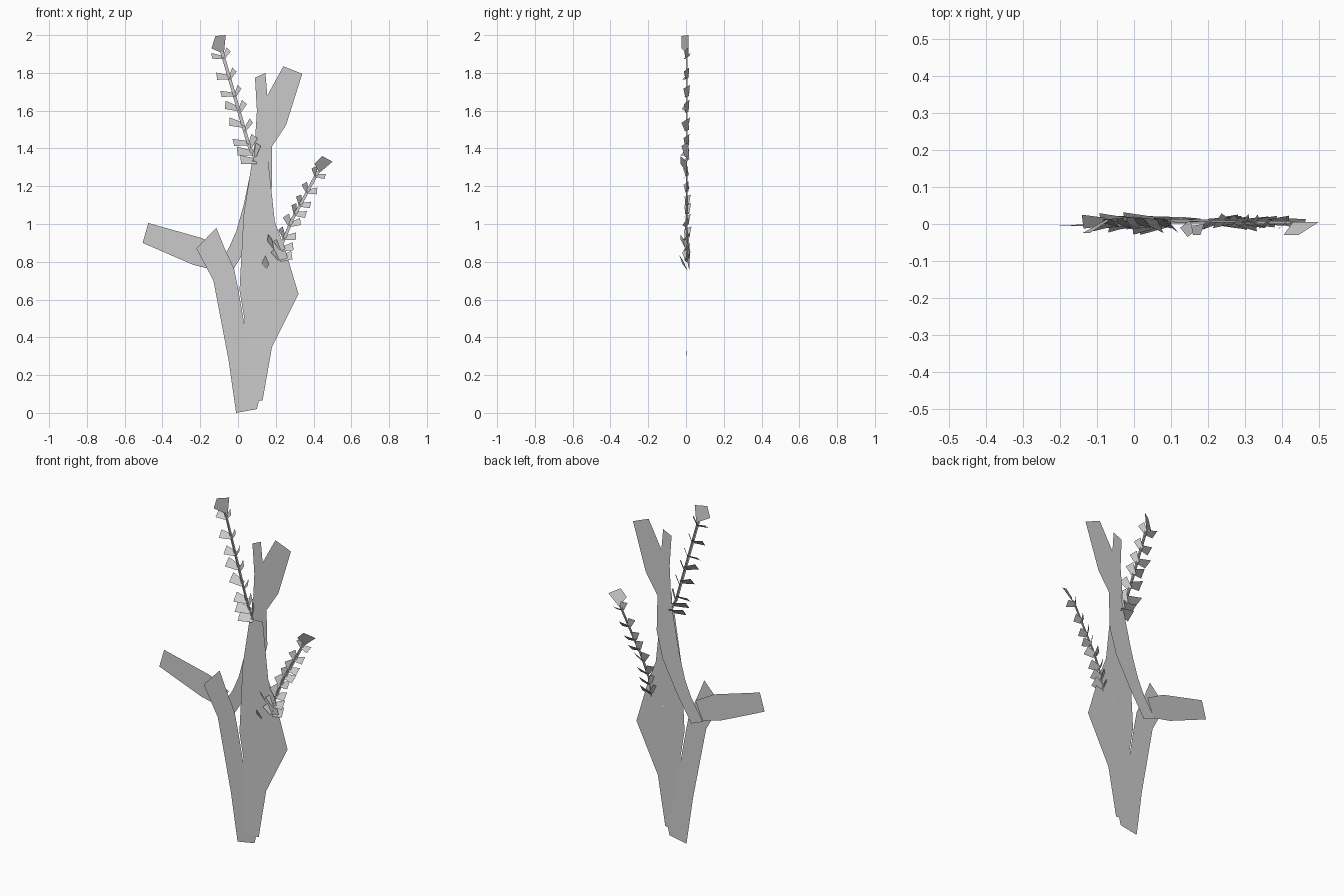
import bpy, math, random
from mathutils import Vector

random.seed(4)
cube = bpy.data.objects.get("Cube")
if cube:
    bpy.data.objects.remove(cube)

grey = bpy.data.materials.new("pale grey")
grey.use_nodes = True
grey.diffuse_color = (0.6, 0.6, 0.6, 1)
grey.node_tree.nodes["Principled BSDF"].inputs["Base Color"].default_value = (0.6, 0.6, 0.6, 1)


def build(name, verts, faces):
    mesh = bpy.data.meshes.new(name)
    mesh.from_pydata(verts, [], faces)
    mesh.materials.append(grey)
    obj = bpy.data.objects.new(name, mesh)
    bpy.context.collection.objects.link(obj)
    return obj


def sheet(name, outline, depth):
    """Flat paper-thin piece: front outline (x, z), depth gives y."""
    return build(name, [(x, depth(x, z), z) for x, z in outline], [range(len(outline))])


# Broad blades at the base
sheet("left_blade", [(-.01, .0), (.1, .02), (.11, .06), (.03, .49), (0, .66), (-.02, .76),
                     (-.07, .87), (-.115, .98), (-.22, .87), (-.13, .7), (-.05, .28)],
      lambda x, z: .01 - .016 * z)
sheet("right_blade", [(.03, .06), (.13, .065), (.18, .35), (.32, .63), (.245, .88), (.195, 1.01),
                      (.16, 1.335), (.075, 1.335), (.03, 1.05), (.008, .65), (.035, .49)],
      lambda x, z: .007 - .012 * z + .006 * z * z)

# Stem behind the blades, with its forked top and side branch
sheet("back_stem", [(-.05, .72), (-.125, .75), (-.05, .87), (-.01, .96), (.03, 1.1), (.08, 1.34),
                    (.09, 1.45), (.18, 1.43), (.18, 1.2), (.14, 1.05), (.05, .88)],
      lambda x, z: .022 - .03 * (z - .7) ** 2)
sheet("forked_top", [(.09, 1.44), (.1, 1.6), (.09, 1.775), (.145, 1.8), (.155, 1.68), (.24, 1.835),
                     (.34, 1.795), (.255, 1.525), (.18, 1.41)],
      lambda x, z: .012 - .02 * (z - 1.42))
sheet("side_branch", [(-.475, 1.005), (-.505, .9), (-.24, .785), (-.12, .755), (-.075, .86),
                      (-.19, .925)],
      lambda x, z: .026 + .066 * x)


# Leafy twigs
def point_on(path, t):
    s = t * (len(path) - 1)
    i = min(int(s), len(path) - 2)
    return path[i].lerp(path[i + 1], s - i), (path[i + 1] - path[i]).normalized()


def twig(name, path, sides, size):
    path = [Vector((x, .004, z)) for x, z in path]
    verts, faces = [], []

    def add(points):
        faces.append(range(len(verts), len(verts) + len(points)))
        verts.extend(points)

    # Crossed thin strips form the stalk
    for across in (Vector((.009, 0, 0)), Vector((0, .004, 0))):
        for a, b in zip(path, path[1:]):
            add([a - across, a + across, b + across, b - across])
    # Rows of tilted leaflets on both sides
    for turn, start, count, length, width in sides:
        for k in range(count):
            t = start + (.96 - start) * k / (count - 1)
            base, way = point_on(path, t)
            angle = math.atan2(way.z, way.x) + math.radians(turn + random.uniform(-10, 10))
            out = Vector((math.cos(angle), random.uniform(-.15, .15), math.sin(angle)))
            up = Vector((-out.z, 0, out.x))
            if up.z < 0:
                up.negate()
            tilt = math.radians(random.uniform(35, 55))
            wide = up * math.cos(tilt) + Vector((0, math.sin(tilt), 0))
            length_k = length * size * (1.1 - .3 * t)
            half = wide * width * size * (1.1 - .3 * t)
            add([base - half * .45, base + out * length_k * .85 - half,
                 base + out * length_k + half * .8, base + half * .6])
    return build(name, verts, faces)


twig("upper_twig", [(.1, 1.33), (.06, 1.41), (.01, 1.58), (-.03, 1.72), (-.085, 1.91)],
     [(60, .0, 8, .085, .032), (-48, .08, 7, .07, .026)], 1)
twig("lower_twig", [(.22, .8), (.235, .9), (.29, 1.03), (.34, 1.12), (.425, 1.28)],
     [(-55, .03, 8, .07, .03), (38, .03, 8, .065, .028)], .95)

# Leaves closing the twig tips
build("upper_tip_leaf", [(-.075, .012, 1.9), (-.14, -.025, 1.93), (-.12, -.025, 1.995),
                         (-.065, .012, 2.0)], [range(4)])
build("lower_tip_leaf", [(.43, .005, 1.27), (.5, .005, 1.33), (.445, -.03, 1.36),
                         (.405, -.03, 1.32)], [range(4)])

# Loose leaves on the front of the right blade
build("loose_leaf_low", [(.15, .01, .75), (.165, -.02, .79), (.145, -.035, .835),
                         (.125, -.01, .795)], [range(4)])
build("loose_leaf_high", [(.19, .0, .865), (.18, -.03, .92), (.16, -.03, .945),
                          (.155, -.005, .91)], [range(4)])
